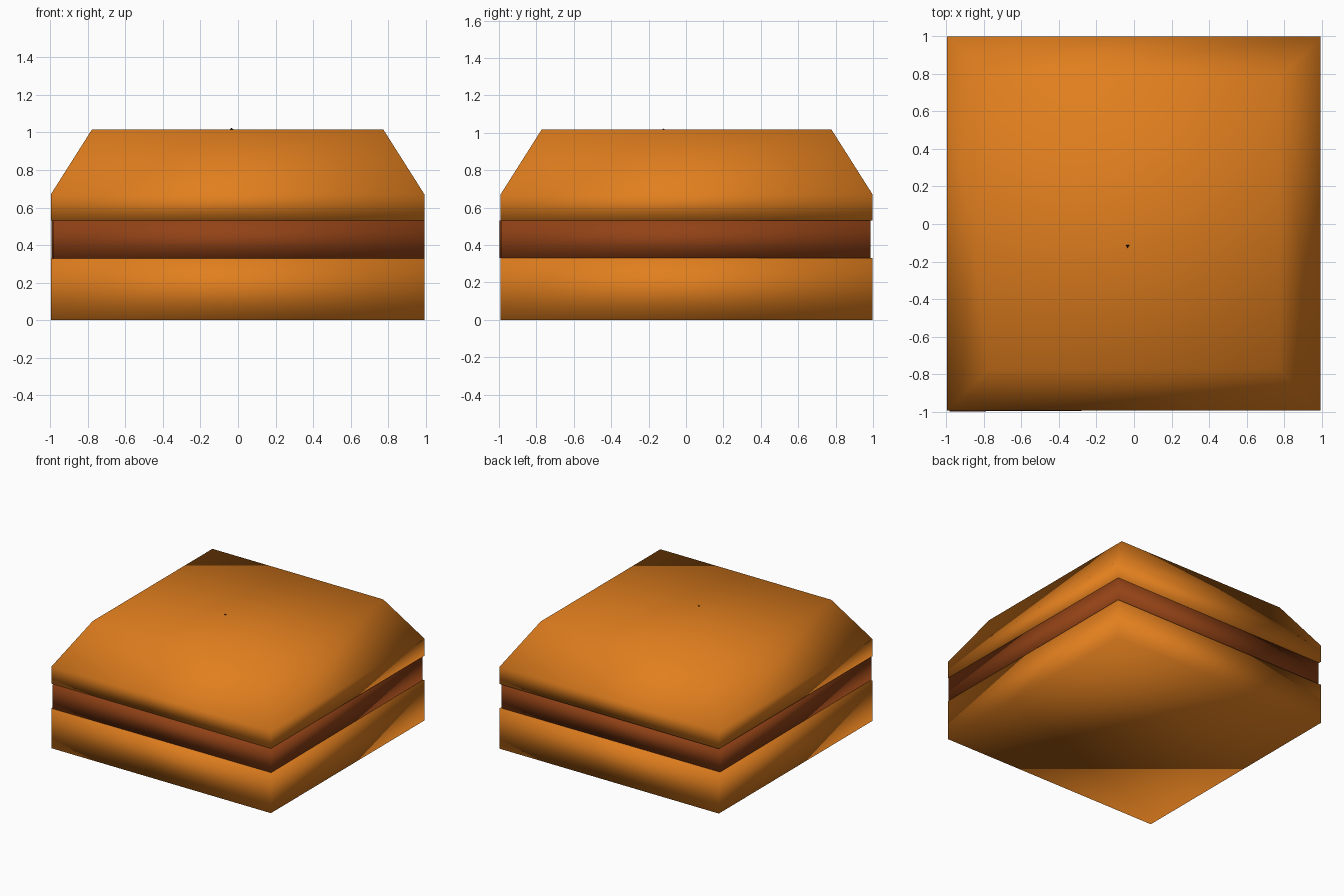
import bpy, bmesh, math

if "Cube" in bpy.data.objects:
    bpy.data.objects.remove(bpy.data.objects["Cube"])


def material(name, color):
    m = bpy.data.materials.new(name)
    m.diffuse_color = (*color, 1)
    m.use_nodes = True
    m.node_tree.nodes["Principled BSDF"].inputs["Base Color"].default_value = m.diffuse_color
    return m


def square_stack(name, levels, mat, centre=(0, 0), turn=0):
    """Solid lofted through square sections given as (half width, height)."""
    bm = bmesh.new()
    rings = [[bm.verts.new((sx * h, sy * h, z))
              for sx, sy in ((-1, -1), (1, -1), (1, 1), (-1, 1))]
             for h, z in levels]
    for low, high in zip(rings, rings[1:]):
        for i in range(4):
            j = (i + 1) % 4
            bm.faces.new((low[i], low[j], high[j], high[i]))
    bm.faces.new(rings[0][::-1])
    bm.faces.new(rings[-1])
    for f in bm.faces:
        f.smooth = True
    mesh = bpy.data.meshes.new(name)
    bm.to_mesh(mesh)
    bm.free()
    ob = bpy.data.objects.new(name, mesh)
    ob.location = (*centre, 0)
    ob.rotation_euler.z = turn
    mesh.materials.append(mat)
    bpy.context.collection.objects.link(ob)
    return ob


bun = material("bun", (0.75, 0.21, 0.013))
meat = material("meat", (0.29, 0.055, 0.008))
dark = material("crumb", (0.02, 0.01, 0.005))

# Two bun halves with the filling between them, very slightly turned
square_stack("bottom_bun", [(0.995, 0), (0.995, 0.33)], bun, (-0.002, 0.003))
square_stack("patty", [(0.987, 0.33), (0.987, 0.53)], meat,
             (0, -0.006), math.radians(0.3))
square_stack("top_bun", [(0.995, 0.53), (0.995, 0.67), (0.775, 1.017)],
             bun, (-0.002, 0.003))

# Tiny crumb on top
bpy.ops.mesh.primitive_cone_add(vertices=3, radius1=0.018, depth=0.012,
                                location=(-0.034, -0.118, 1.018),
                                rotation=(0, 0, math.radians(180)))
crumb = bpy.context.object
crumb.name = "crumb"
crumb.data.materials.append(dark)
